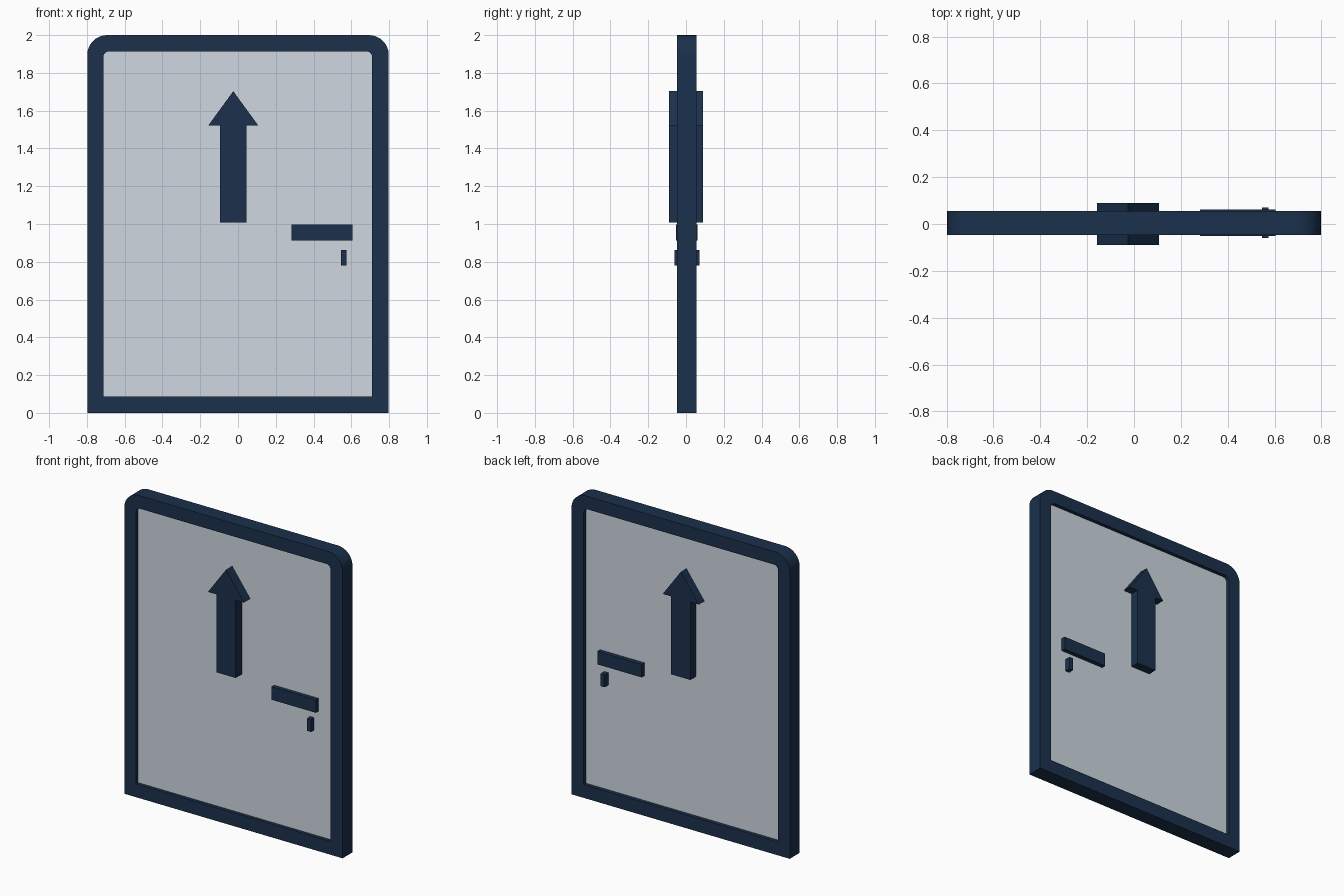
import bpy, bmesh, math

if "Cube" in bpy.data.objects:
    bpy.data.objects.remove(bpy.data.objects["Cube"])


def material(name, rgba):
    m = bpy.data.materials.new(name)
    m.diffuse_color = rgba
    m.use_nodes = True
    m.node_tree.nodes["Principled BSDF"].inputs["Base Color"].default_value = m.diffuse_color
    return m


NAVY = material("dark navy", (0.0105, 0.030, 0.072, 1.0))
GLASS = material("pale grey glass", (0.62, 0.685, 0.745, 1.0))


def finish(bm, name, mat, smooth=False):
    bmesh.ops.recalc_face_normals(bm, faces=bm.faces[:])
    me = bpy.data.meshes.new(name)
    bm.to_mesh(me)
    bm.free()
    ob = bpy.data.objects.new(name, me)
    bpy.context.collection.objects.link(ob)
    me.materials.append(mat)
    if smooth:
        bpy.ops.object.select_all(action='DESELECT')
        ob.select_set(True)
        bpy.context.view_layer.objects.active = ob
        bpy.ops.object.shade_smooth_by_angle(angle=math.radians(30))
    return ob


def arch(x0, x1, z0, z1, r, n=8):
    """Rectangle outline with rounded top corners."""
    pts = [(x0, z0), (x1, z0)]
    for cx, start in ((x1 - r, 0), (x0 + r, 90)):
        for i in range(n + 1):
            a = math.radians(start + 90 * i / n)
            pts.append((cx + r * math.cos(a), z1 - r + r * math.sin(a)))
    return pts


def prism(name, pts, y0, y1, mat):
    """Extrude an x/z outline along y."""
    bm = bmesh.new()
    a = [bm.verts.new((x, y0, z)) for x, z in pts]
    b = [bm.verts.new((x, y1, z)) for x, z in pts]
    bm.faces.new(a)
    bm.faces.new(b[::-1])
    for i in range(len(pts)):
        j = (i + 1) % len(pts)
        bm.faces.new((a[i], b[i], b[j], a[j]))
    return finish(bm, name, mat)


def rect(x0, x1, z0, z1):
    return [(x0, z0), (x1, z0), (x1, z1), (x0, z1)]


# frame: four outlines joined in a closed ring
outer = arch(-0.798, 0.798, 0, 2, 0.105)
inner = arch(-0.713, 0.71, 0.088, 1.914, 0.03)
Y0, Y1 = -0.047, 0.056
bm = bmesh.new()
rings = [[bm.verts.new((x, y, z)) for x, z in pts]
         for pts, y in ((outer, Y0), (outer, Y1), (inner, Y1), (inner, Y0))]
for k in range(4):
    r, s = rings[k], rings[(k + 1) % 4]
    for i in range(len(r)):
        j = (i + 1) % len(r)
        bm.faces.new((r[i], r[j], s[j], s[i]))
finish(bm, "door_frame", NAVY, True)

# glass pane filling the opening
prism("glass_pane", inner, -0.025, 0.032, GLASS)

# arrow through the pane
prism("arrow", [(-0.095, 1.007), (0.046, 1.007), (0.046, 1.522), (0.107, 1.522),
                (-0.025, 1.703), (-0.157, 1.522), (-0.095, 1.522)], -0.09, 0.09, NAVY)

# handle plate and lock
prism("handle", rect(0.282, 0.605, 0.912, 0.998), -0.052, 0.061, NAVY)
prism("lock", rect(0.546, 0.575, 0.78, 0.862), -0.06, 0.071, NAVY)
